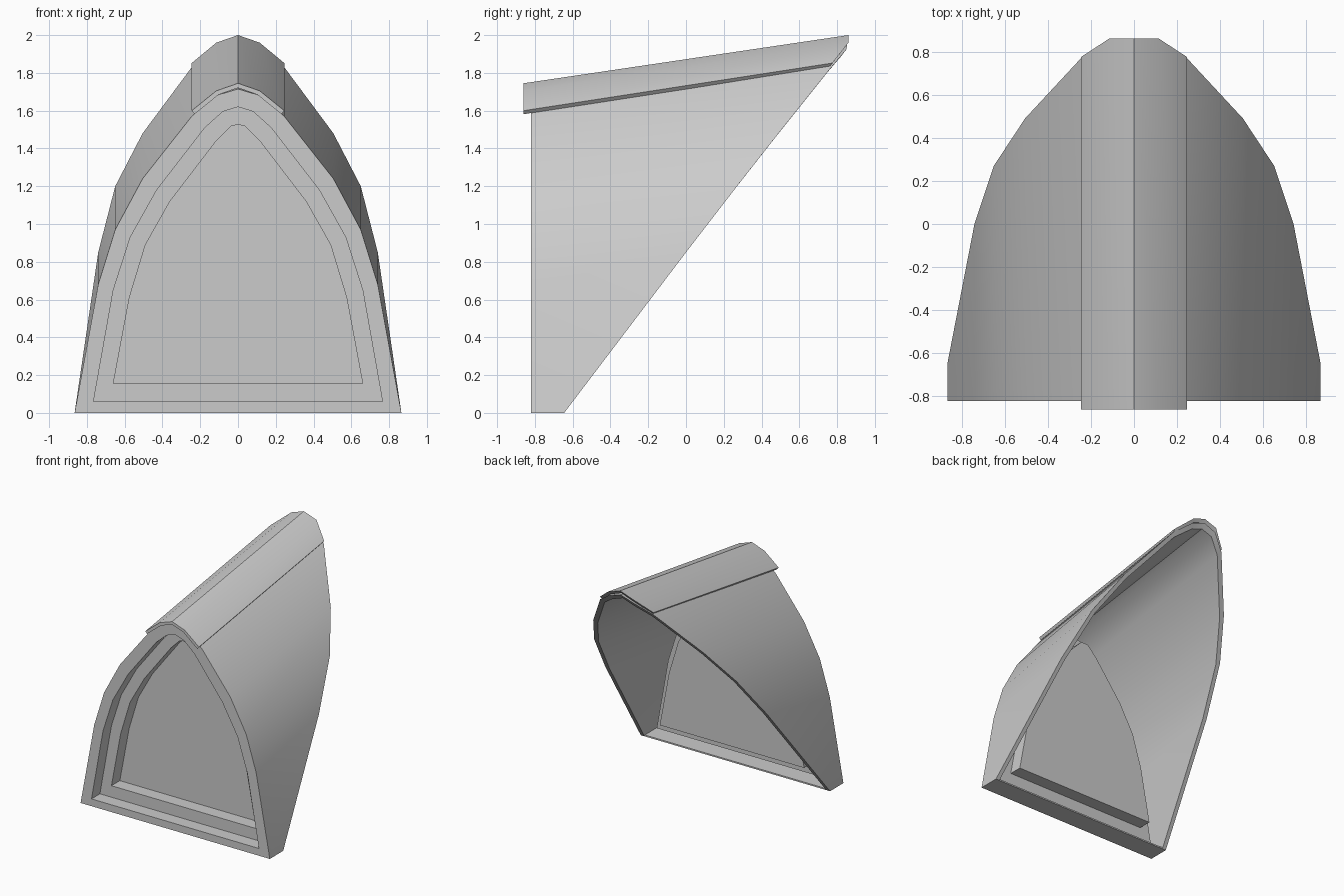
import bpy, bmesh
from mathutils import Vector

if "Cube" in bpy.data.objects:
    bpy.data.objects.remove(bpy.data.objects["Cube"])

FRONT = -0.82
ROOF = 1.14          # back cut slope relative to the ridge slope
RIDGE = 0.149


def mirror(half):
    """Half outline (right foot up to apex) -> whole outline, right to left."""
    return half + [(-p[0],) + tuple(p[1:]) for p in reversed(half[:-1])]


def finish(name, bm, recalc=True):
    if recalc:
        bmesh.ops.recalc_face_normals(bm, faces=bm.faces)
    mesh = bpy.data.meshes.new(name)
    bm.to_mesh(mesh)
    bm.free()
    ob = bpy.data.objects.new(name, mesh)
    bpy.context.collection.objects.link(ob)
    bpy.ops.object.select_all(action='DESELECT')
    ob.select_set(True)
    bpy.context.view_layer.objects.active = ob
    bpy.ops.object.shade_smooth_by_angle(angle=0.52)
    return ob


def inset(pts, t, flat_foot):
    """Move outline points (x, front z, back y, back z) inward by thickness t."""
    out = []
    for i, (x, zf, yb, zb) in enumerate(pts):
        a, b = pts[max(i - 1, 0)], pts[min(i + 1, len(pts) - 1)]
        d = Vector((b[0] - a[0], b[1] - a[1])).normalized()
        dx, dz = -d.y * t, d.x * t
        dz = -abs(dz)
        if flat_foot and i in (0, len(pts) - 1):
            dz = 0
        dy = dz / ROOF
        out.append((x + dx, zf + dz, yb + dy, zb + dz + RIDGE * dy))
    return out


def vault(name, half, y_front, t, cap_front, flat_foot):
    """Thick arched shell running back from y_front to the slanted roof cut."""
    outer = mirror(half)
    inner = inset(outer, t, flat_foot)
    loop = outer + inner[::-1]
    n, m = len(loop), len(outer)
    bm = bmesh.new()
    f = [bm.verts.new((p[0], y_front, p[1])) for p in loop]
    b = [bm.verts.new((p[0], p[2], p[3])) for p in loop]
    for i in range(n):
        j = (i + 1) % n
        bm.faces.new((f[i], f[j], b[j], b[i]))
    for ring in ([f, b] if cap_front else [b]):
        for i in range(m - 1):
            bm.faces.new((ring[i], ring[i + 1], ring[n - 2 - i], ring[n - 1 - i]))
    return finish(name, bm)


# Dormer walls: (x, front z, back y, back z)
wall = [(0.865, 0, -0.645, 0), (0.74, 0.68, 0, 0.85), (0.65, 0.97, 0.27, 1.20),
        (0.505, 1.24, 0.49, 1.48), (0.245, 1.57, 0.77, 1.83),
        (0.115, 1.68, 0.85, 1.925), (0, 1.715, 0.855, 1.965)]
vault("dormer_walls", wall, FRONT, 0.035, False, True)

# Ridge cap overhanging the front
cap = [(0.245, 1.60, 0.775, 1.852), (0.115, 1.705, 0.86, 1.96), (0, 1.745, 0.86, 2.0)]
vault("ridge_cap", cap, -0.86, 0.024, True, False)

# Stepped window frame with recessed pane
opening = [(0.765, 0.06), (0.66, 0.65), (0.57, 0.93), (0.43, 1.18),
           (0.175, 1.51), (0.08, 1.595), (0, 1.62)]
glazing = [(0.66, 0.155), (0.575, 0.61), (0.49, 0.89), (0.36, 1.12),
           (0.115, 1.44), (0.035, 1.52), (0, 1.525)]
steps = [(wall, FRONT), (opening, FRONT), (opening, -0.71),
         (glazing, -0.71), (glazing, -0.60)]
bm = bmesh.new()
rings = [[bm.verts.new((p[0], y, p[1])) for p in mirror(half)] for half, y in steps]
for r, s in zip(rings, rings[1:]):
    for i in range(len(r)):
        j = (i + 1) % len(r)
        bm.faces.new((r[i], r[j], s[j], s[i]))
bm.faces.new(rings[-1])
bm.normal_update()
finish("window_frame_and_pane", bm, False)

# Thin sill plate closing the bottom
bm = bmesh.new()
bmesh.ops.create_cube(bm, size=1)
for v in bm.verts:
    v.co = (v.co.x * 1.726, -0.732 + v.co.y * 0.174, 0.006 + v.co.z * 0.012)
finish("sill", bm)
